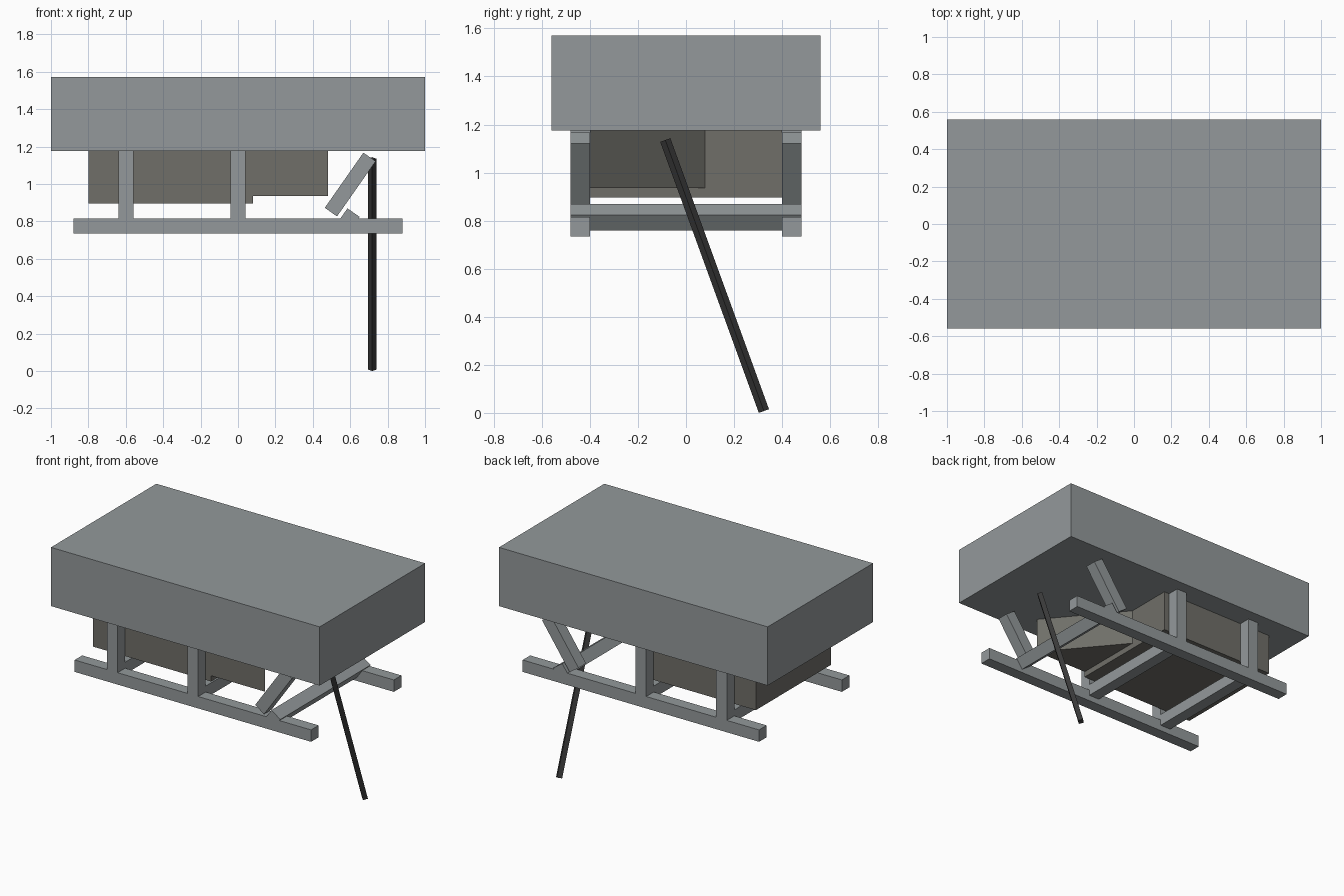
import bpy, bmesh
from math import radians, sin, cos

if "Cube" in bpy.data.objects:
    bpy.data.objects.remove(bpy.data.objects["Cube"])


def material(name, rgb):
    m = bpy.data.materials.new(name)
    m.diffuse_color = (*rgb, 1)
    m.use_nodes = True
    m.node_tree.nodes["Principled BSDF"].inputs["Base Color"].default_value = m.diffuse_color
    return m


steel = material("steel_grey", (0.293, 0.318, 0.326))
dark = material("dark_panel", (0.16, 0.157, 0.14))
black = material("black_pole", (0.042, 0.042, 0.042))


def box(name, centre, size, pitch=0, mat=steel):
    """Box of given size, turned about the y axis by pitch degrees."""
    bpy.ops.mesh.primitive_cube_add(size=1, location=centre)
    o = bpy.context.object
    o.name = name
    o.scale = size
    bpy.ops.object.transform_apply(location=False, rotation=False, scale=True)
    o.rotation_euler.y = radians(pitch)
    o.data.materials.append(mat)
    return o


def prism(name, outline, z0, z1, mat):
    """Extrude a plan outline upward."""
    bm = bmesh.new()
    face = bm.faces.new([bm.verts.new((x, y, z0)) for x, y in outline])
    bottom = bmesh.ops.duplicate(bm, geom=[face])
    ext = bmesh.ops.extrude_face_region(bm, geom=[face])
    verts = [v for v in ext["geom"] if isinstance(v, bmesh.types.BMVert)]
    bmesh.ops.translate(bm, vec=(0, 0, z1 - z0), verts=verts)
    bmesh.ops.remove_doubles(bm, verts=bm.verts, dist=1e-5)
    bmesh.ops.recalc_face_normals(bm, faces=bm.faces)
    me = bpy.data.meshes.new(name)
    bm.to_mesh(me)
    bm.free()
    o = bpy.data.objects.new(name, me)
    bpy.context.collection.objects.link(o)
    me.materials.append(mat)
    return o


T = 0.08       # beam thickness
BASE = 1.176   # underside of the body

# Main body
box("body", (0, 0, BASE + 0.1975), (2, 1.12, 0.395))

# Dark housing below the body, with its triangular extension
box("housing", (-0.36, 0, 1.036), (0.88, 0.8, 0.28), mat=dark)
prism("housing_wedge", [(0.08, -0.4), (0.48, -0.4), (0.08, 0.08)], 0.935, BASE, dark)

# Skids: rails, posts and slanted struts on both sides
for side, y in (("front", -0.44), ("back", 0.44)):
    box(f"{side}_rail", (0, y, 0.775), (1.76, T, T))
    for i, x in enumerate((-0.6, 0)):
        box(f"{side}_post_{i + 1}", (x, y, 0.9955), (T, T, 0.361))
    box(f"{side}_strut", (0.60, y, 0.997), (T, T, 0.36), pitch=35)

# Cross beams joining the rails
for i, x in enumerate((-0.6, 0)):
    box(f"cross_beam_{i + 1}", (x, 0, 0.815), (T, 0.8, T))
box("slanted_cross_beam", (0.595, 0, 0.814), (T, 0.96, T), pitch=35)

# Leaning square pole, one edge facing front
r, tilt = 0.0225, radians(20)
bpy.ops.mesh.primitive_cylinder_add(
    vertices=4, radius=r, depth=1.2, rotation=(tilt, 0, 0),
    location=(0.7175, 0.119, 0.6 * cos(tilt) + r * sin(tilt)))
pole = bpy.context.object
pole.name = "pole"
pole.data.materials.append(black)
